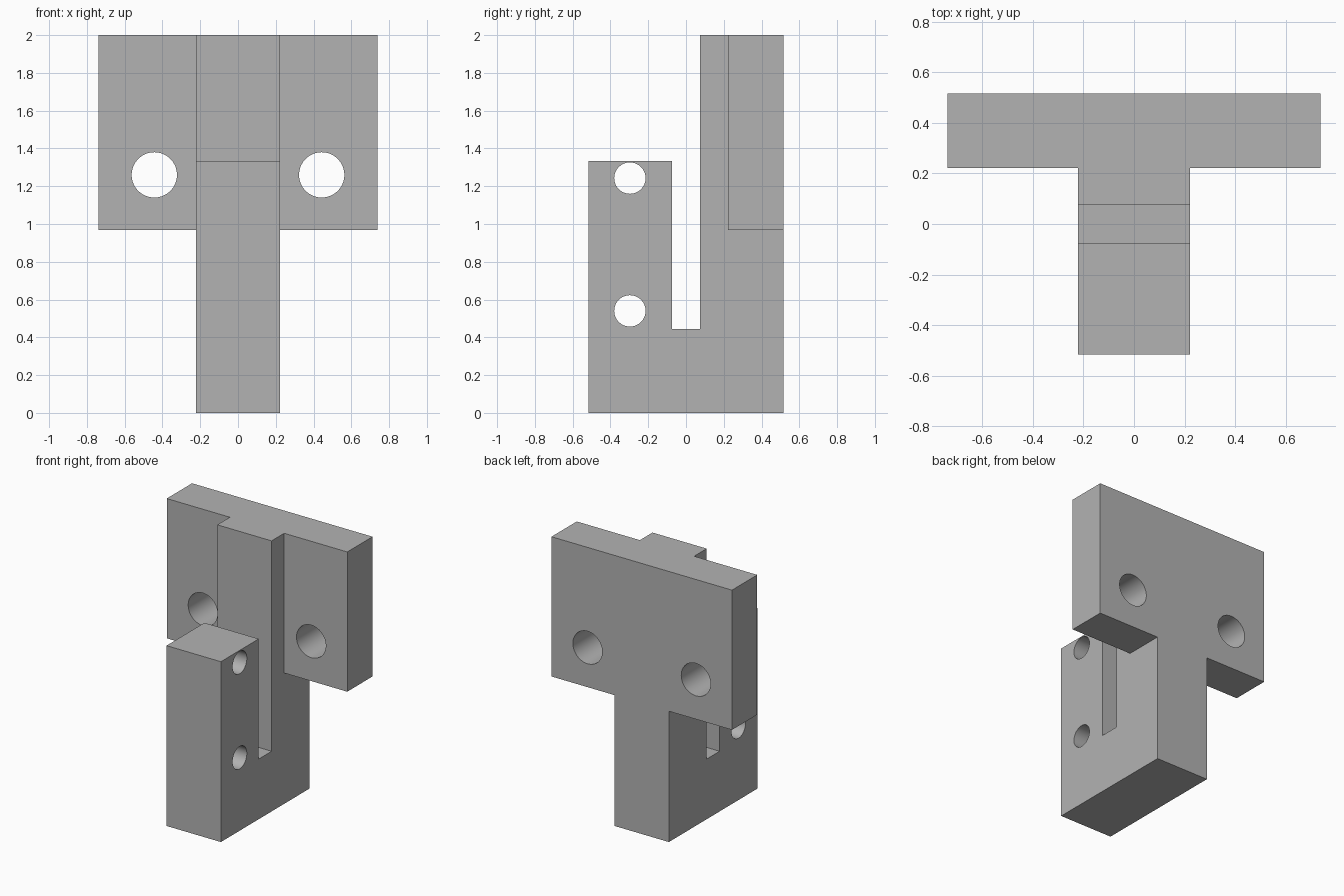
import bpy
import bmesh
import math
from mathutils import Matrix, Vector

cube = bpy.data.objects.get("Cube")
if cube:
    bpy.data.objects.remove(cube, do_unlink=True)

grey = bpy.data.materials.new("plain grey")
grey.use_nodes = True
COLOUR = (0.45, 0.45, 0.45, 1)
grey.diffuse_color = COLOUR
grey.node_tree.nodes["Principled BSDF"].inputs["Base Color"].default_value = COLOUR

HALF_W, HALF_D, HALF_PLATE = 0.222, 0.517, 0.738
SLOT, SLOT_Z = 0.075, 0.445
PLATE_Y, PLATE_Z = 0.222, 0.967
FRONT_Z, TOP = 1.333, 2.0


def finish(name, bm):
    bmesh.ops.recalc_face_normals(bm, faces=bm.faces)
    mesh = bpy.data.meshes.new(name)
    bm.to_mesh(mesh)
    bm.free()
    mesh.materials.append(grey)
    ob = bpy.data.objects.new(name, mesh)
    bpy.context.collection.objects.link(ob)
    return ob


def prism(name, outline, start, push):
    """Extrude a flat outline; start maps each 2D point into space."""
    bm = bmesh.new()
    face = bm.faces.new([bm.verts.new(start(a, b)) for a, b in outline])
    new = bmesh.ops.extrude_face_region(bm, geom=[face])["geom"]
    bmesh.ops.translate(bm, vec=push,
                        verts=[v for v in new if isinstance(v, bmesh.types.BMVert)])
    return finish(name, bm)


def drill(name, centre, radius, length, axis):
    bm = bmesh.new()
    turn = Matrix.Rotation(math.pi / 2, 4, axis)
    bmesh.ops.create_cone(bm, cap_ends=True, segments=64, radius1=radius,
                          radius2=radius, depth=length,
                          matrix=Matrix.Translation(centre) @ turn)
    return finish(name, bm)


def combine(target, tool, operation):
    mod = target.modifiers.new(operation.title(), "BOOLEAN")
    mod.operation, mod.object, mod.solver = operation, tool, "EXACT"
    bpy.context.view_layer.objects.active = target
    bpy.ops.object.modifier_apply(modifier=mod.name)
    bpy.data.objects.remove(tool, do_unlink=True)


# Slotted upright body, drawn from the side
bracket = prism("slotted_bracket", [
    (-HALF_D, 0), (HALF_D, 0), (HALF_D, TOP), (SLOT, TOP), (SLOT, SLOT_Z),
    (-SLOT, SLOT_Z), (-SLOT, FRONT_Z), (-HALF_D, FRONT_Z)],
    lambda y, z: (-HALF_W, y, z), Vector((2 * HALF_W, 0, 0)))

# Wide mounting plate across the back
plate = prism("mounting_plate", [
    (-HALF_PLATE, PLATE_Z), (HALF_PLATE, PLATE_Z), (HALF_PLATE, TOP), (-HALF_PLATE, TOP)],
    lambda x, z: (x, PLATE_Y, z), Vector((0, HALF_D - PLATE_Y, 0)))
combine(bracket, plate, "UNION")

# Mounting holes through the plate
for side in (-1, 1):
    combine(bracket, drill("plate_drill", (side * 0.443, 0.37, 1.26), 0.12, 0.6, "X"),
            "DIFFERENCE")

# Cross holes through the front post
for z in (0.54, 1.243):
    combine(bracket, drill("post_drill", (0, -0.297, z), 0.083, 1, "Y"), "DIFFERENCE")

# Merge coplanar faces, keep edges crisp and hole walls smooth
bm = bmesh.new()
bm.from_mesh(bracket.data)
bmesh.ops.remove_doubles(bm, verts=bm.verts, dist=0.0001)
bmesh.ops.dissolve_limit(bm, angle_limit=0.01, verts=bm.verts, edges=bm.edges)
bm.to_mesh(bracket.data)
bm.free()
bpy.ops.object.select_all(action="DESELECT")
bracket.select_set(True)
bpy.context.view_layer.objects.active = bracket
bpy.ops.object.shade_smooth_by_angle(angle=math.radians(30))
